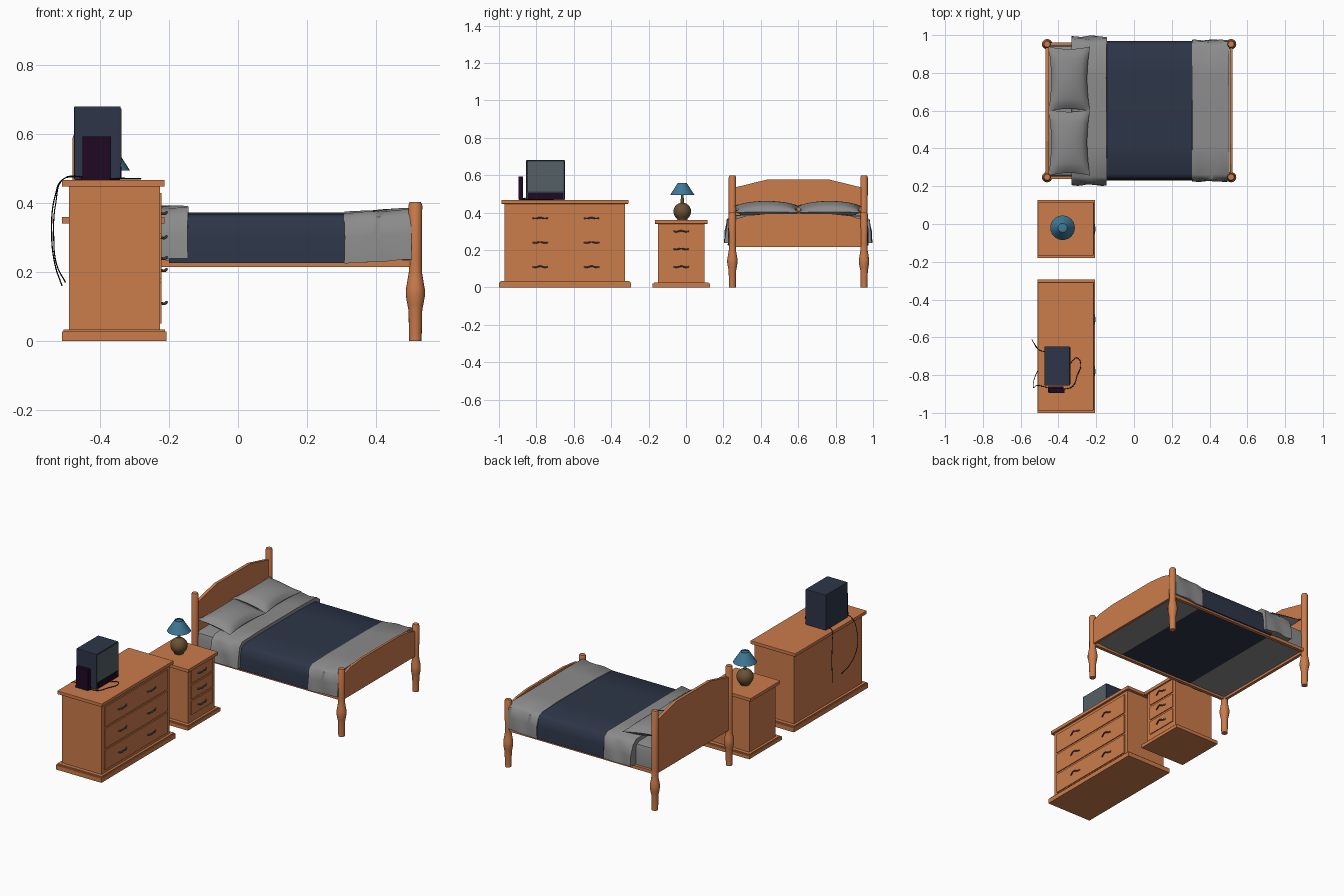
import bpy, bmesh, math
from mathutils import Matrix, Vector

if "Cube" in bpy.data.objects:
    bpy.data.objects.remove(bpy.data.objects["Cube"])


def material(name, rgb):
    m = bpy.data.materials.new(name)
    m.diffuse_color = (*rgb, 1)
    m.use_nodes = True
    m.node_tree.nodes["Principled BSDF"].inputs["Base Color"].default_value = m.diffuse_color
    return m


WOOD = material("orange wood", (0.60, 0.20, 0.07))
GREY = material("grey linen", (0.26, 0.26, 0.26))
NAVY = material("navy", (0.026, 0.036, 0.064))
BLUE = material("lampshade blue", (0.05, 0.19, 0.31))
BROWN = material("lamp brown", (0.14, 0.085, 0.035))
METAL = material("handle metal", (0.10, 0.11, 0.12))
GLASS = material("screen glass", (0.09, 0.115, 0.125))
PLUM = material("console plum", (0.013, 0.003, 0.017))
BLACK = material("cable black", (0.005, 0.005, 0.006))


def finish(name, bm, mat, smooth=None):
    bmesh.ops.recalc_face_normals(bm, faces=bm.faces)
    me = bpy.data.meshes.new(name)
    bm.to_mesh(me)
    bm.free()
    ob = bpy.data.objects.new(name, me)
    bpy.context.collection.objects.link(ob)
    me.materials.append(mat)
    if smooth:
        bpy.ops.object.select_all(action='DESELECT')
        ob.select_set(True)
        bpy.context.view_layer.objects.active = ob
        bpy.ops.object.shade_smooth_by_angle(angle=math.radians(smooth))
    return ob


def box(name, x0, x1, y0, y1, z0, z1, mat, bevel=0):
    bm = bmesh.new()
    bmesh.ops.create_cube(bm, size=1)
    for v in bm.verts:
        v.co = Vector((x0 + (v.co.x + .5) * (x1 - x0), y0 + (v.co.y + .5) * (y1 - y0),
                       z0 + (v.co.z + .5) * (z1 - z0)))
    if bevel:
        bmesh.ops.bevel(bm, geom=bm.edges[:], offset=bevel, segments=2, affect='EDGES', profile=.5)
    return finish(name, bm, mat)


def lathe(name, profile, x, y, mat, sides=20):
    bm = bmesh.new()
    vs = [bm.verts.new((r, 0, z)) for r, z in profile]
    es = [bm.edges.new(p) for p in zip(vs, vs[1:])]
    bmesh.ops.spin(bm, geom=vs + es, axis=(0, 0, 1), cent=(0, 0, 0), steps=sides,
                   angle=2 * math.pi)
    bmesh.ops.remove_doubles(bm, verts=bm.verts, dist=1e-5)
    bmesh.ops.translate(bm, verts=bm.verts, vec=(x, y, 0))
    return finish(name, bm, mat, 40)


def board(name, x, thick, outline):
    # flat panel: (y, z) outline extruded along x
    bm = bmesh.new()
    f = bm.faces.new([bm.verts.new((x - thick / 2, y, z)) for y, z in outline])
    ext = bmesh.ops.extrude_face_region(bm, geom=[f])
    bmesh.ops.translate(bm, vec=(thick, 0, 0),
                        verts=[g for g in ext["geom"] if isinstance(g, bmesh.types.BMVert)])
    return finish(name, bm, WOOD)


def wire(name, pts, radius, mat):
    cu = bpy.data.curves.new(name, 'CURVE')
    cu.dimensions = '3D'
    cu.bevel_depth = radius
    cu.bevel_resolution = 1
    cu.resolution_u = 6
    cu.use_fill_caps = True
    sp = cu.splines.new('BEZIER')
    sp.bezier_points.add(len(pts) - 1)
    for bp, p in zip(sp.bezier_points, pts):
        bp.co = p
        bp.handle_left_type = bp.handle_right_type = 'AUTO'
    cu.materials.append(mat)
    ob = bpy.data.objects.new(name, cu)
    bpy.context.collection.objects.link(ob)
    return ob


BED_Y = 0.60


def cover(name, x0, x1, half, mat, wave=0.0, rise=0.0, n=12):
    # bedding: half cross-section (distance from bed centre, z) mirrored and lofted along x
    bm = bmesh.new()
    section = [(-d, z) for d, z in half] + [(d, z) for d, z in reversed(half)]
    rings = []
    for i in range(n + 1):
        t = i / n
        ring = []
        for j, (d, z) in enumerate(section):
            ripple = wave * math.sin(t * 9 + j * 1.7)
            ring.append(bm.verts.new((x0 + (x1 - x0) * t + ripple * .5 * (0 < j < len(section) - 1),
                                      BED_Y + d + ripple * (1 if d > 0 else -1),
                                      z + rise * t + ripple * .4)))
        rings.append(ring)
    for a, b in zip(rings, rings[1:]):
        for j in range(len(a)):
            k = (j + 1) % len(a)
            bm.faces.new((a[j], a[k], b[k], b[j]))
    bm.faces.new(rings[0])
    bm.faces.new(rings[-1])
    return finish(name, bm, mat, 50)


def pillow(name, cx, cy, cz, a, b, t, n=12):
    bm = bmesh.new()
    for side in (1, -1):
        grid = []
        for i in range(n + 1):
            row = []
            for j in range(n + 1):
                u, v = 2 * i / n - 1, 2 * j / n - 1
                puff = max(0, (1 - u * u) * (1 - v * v)) ** .5
                row.append(bm.verts.new((a * u * (1 - .14 * (1 - v * v)),
                                         b * v * (1 - .08 * (1 - u * u)), side * t * puff)))
            grid.append(row)
        for i in range(n):
            for j in range(n):
                bm.faces.new((grid[i][j], grid[i + 1][j], grid[i + 1][j + 1], grid[i][j + 1]))
    bmesh.ops.remove_doubles(bm, verts=bm.verts, dist=1e-5)
    bmesh.ops.transform(bm, verts=bm.verts, matrix=Matrix.Translation((cx, cy, cz))
                        @ Matrix.Rotation(math.radians(9), 4, 'Y'))
    return finish(name, bm, GREY, 60)


def cabinet(name, y0, y1, height, base_h, drawer_y, rows, drawer_h, handle_ys):
    box(name + "_plinth", -.51, -.207, y0, y1, 0, base_h * .8, WOOD)
    box(name + "_plinth_step", -.505, -.212, y0 + .008, y1 - .008, base_h * .8, base_h, WOOD)
    box(name + "_body", -.49, -.226, y0 + .03, y1 - .03, base_h, height - .02, WOOD)
    box(name + "_top", -.51, -.213, y0 + .013, y1 - .013, height - .02, height, WOOD, .002)
    for i, z in enumerate(rows):
        box(f"{name}_drawer_{i + 1}", -.23, -.221, *drawer_y, z - drawer_h / 2, z + drawer_h / 2, WOOD)
        for k, y in enumerate(handle_ys):
            wire(f"{name}_handle_{i + 1}_{k + 1}",
                 [(-.223, y - .04, z), (-.214, y - .024, z - .002), (-.207, y, z + .003),
                  (-.214, y + .024, z - .002), (-.223, y + .04, z)], .004, METAL)


# Dresser and nightstand
cabinet("dresser", -1.0, -.295, .467, .034, (-.945, -.35), (.11, .24, .37), .118, (-.78, -.505))
cabinet("nightstand", -.18, .128, .36, .026, (-.125, .075), (.11, .205, .30), .083, (-.026,))

# Table lamp
LX, LY = -.378, -.02
lathe("lamp_base", [(0, .36), (.026, .36)] + [(.047 * math.sin(a), .406 - .047 * math.cos(a))
      for a in [math.radians(d) for d in range(40, 171, 13)]] + [(0, .453)], LX, LY, BROWN, 24)
lathe("lamp_stem", [(0, .445), (.009, .445), (.007, .55), (0, .55)], LX, LY, BROWN, 10)
lathe("lamp_shade", [(.062, .495), (.065, .494), (.024, .558), (.021, .558), (.062, .495)],
      LX, LY, BLUE, 24)
lathe("lamp_shade_cap", [(.023, .552), (0, .555)], LX, LY, BLUE, 24)

# Television
box("television_body", -.475, -.340, -.855, -.648, .467, .68, NAVY, .003)
box("television_screen", -.342, -.337, -.849, -.654, .512, .674, GLASS, .002)
box("television_control_strip", -.342, -.338, -.845, -.658, .472, .506, PLUM)

# Upright console beside the television
box("console_body", -.45, -.368, -.895, -.872, .470, .592, PLUM)
box("console_foot", -.455, -.372, -.892, -.86, .467, .478, PLUM)

# Cables
wire("television_cable", [(-.46, -.68, .475), (-.505, -.665, .470), (-.530, -.63, .42),
                          (-.540, -.612, .31), (-.53, -.63, .22), (-.51, -.66, .16)], .0018, BLACK)
wire("console_cable", [(-.44, -.872, .475), (-.505, -.855, .470), (-.528, -.865, .40),
                       (-.534, -.86, .30), (-.525, -.81, .22), (-.50, -.76, .17)], .0018, BLACK)
wire("controller_cable", [(-.37, -.875, .470), (-.325, -.86, .470), (-.30, -.80, .470),
                          (-.282, -.745, .470), (-.30, -.71, .470), (-.34, -.74, .472)], .002, BLACK)

# Bed frame
for end, px, top in (("head", -.46, .597), ("foot", .514, .403)):
    for side, py in (("front", .248), ("back", .952)):
        lathe(f"bed_{end}_{side}_post",
              [(0, 0), (.018, 0), (.020, .09), (.023, .105), (.0275, .13), (.0275, .15), (.023, .175),
               (.019, .20), (.019, .23), (.020, top - .01), (.016, top), (0, top)], px, py, WOOD, 16)
board("headboard", -.46, .018, [(.255, .215), (.945, .215), (.945, .533), (.76, .578),
                                (.44, .578), (.255, .533)])
board("footboard", .515, .014, [(.255, .215), (.945, .215), (.945, .362), (.88, .383), (.77, .395),
                                (.43, .395), (.32, .383), (.255, .362)])
for side, py in (("front", .248), ("back", .952)):
    box(f"bed_{side}_rail", -.46, .515, py - .01, py + .01, .215, .234, WOOD)

# Bedding
cover("mattress", -.449, -.14, [(.345, .228), (.348, .33), (.34, .355), (.31, .364)], GREY)
cover("duvet", -.20, .32, [(.370, .226), (.368, .30), (.358, .352), (.335, .368), (.18, .372)], NAVY)
cover("duvet_turned_down", -.33, -.145, [(.394, .238), (.390, .30), (.378, .362), (.35, .386),
                                         (.18, .391)], GREY, .004)
cover("foot_blanket", .308, .504, [(.374, .224), (.373, .30), (.363, .352), (.338, .370),
                                   (.18, .374)], GREY, .003, .012)
pillow("front_pillow", -.343, .432, .418, .112, .176, .042)
pillow("back_pillow", -.343, .768, .418, .112, .172, .042)
